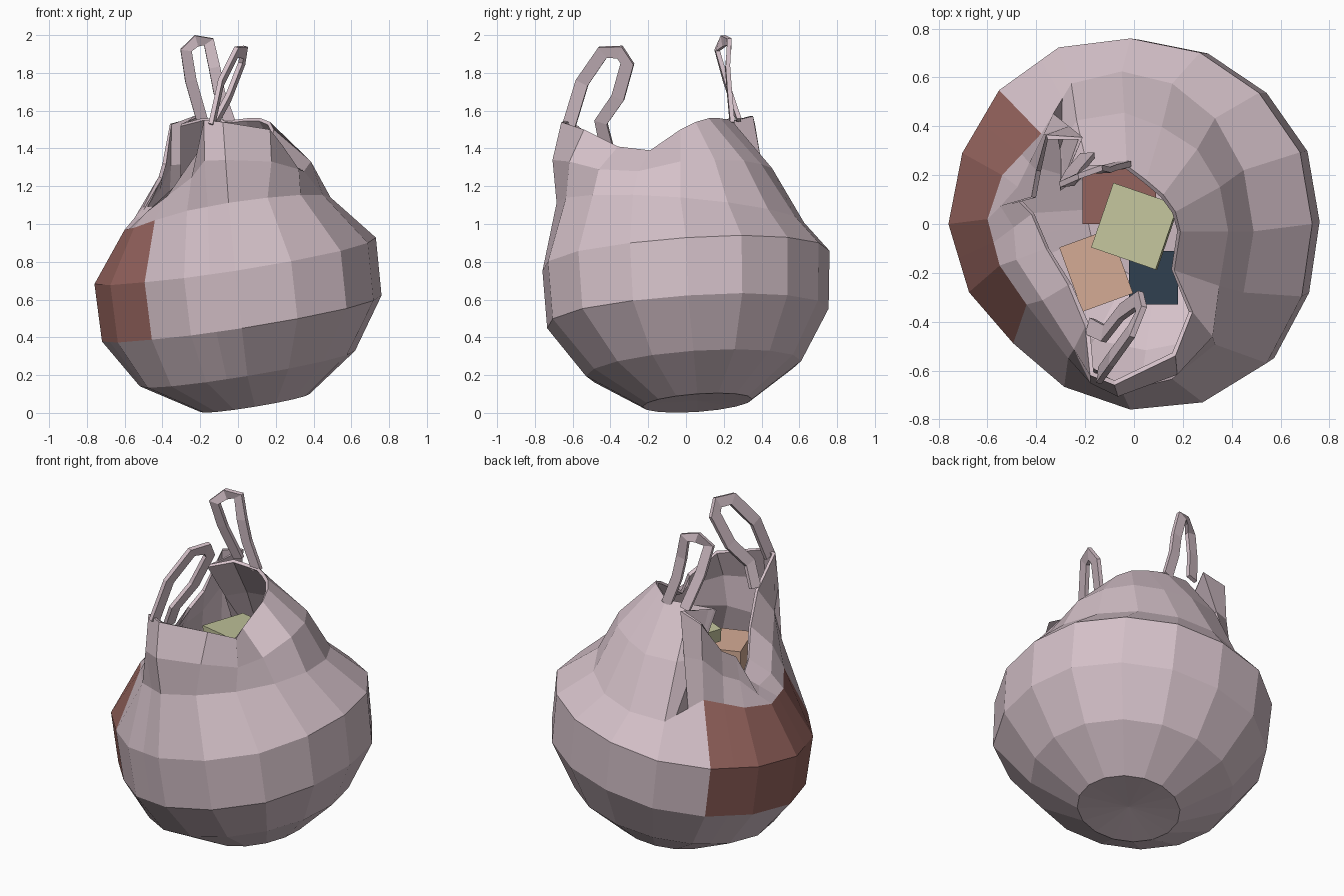
import bpy, bmesh, math
from mathutils import Vector

if "Cube" in bpy.data.objects:
    bpy.data.objects.remove(bpy.data.objects["Cube"])


def material(name, rgb):
    m = bpy.data.materials.new(name)
    m.diffuse_color = (*rgb, 1)
    m.use_nodes = True
    m.node_tree.nodes["Principled BSDF"].inputs["Base Color"].default_value = m.diffuse_color
    return m


PINK = material("pale_plastic", (0.66, 0.53, 0.58))
RED = material("red_print", (0.30, 0.125, 0.11))
GREEN = material("green_box", (0.54, 0.55, 0.33))
TAN = material("tan_box", (0.66, 0.41, 0.30))
NAVY = material("navy_box", (0.03, 0.05, 0.08))


def finish(name, bm, mats):
    bmesh.ops.recalc_face_normals(bm, faces=bm.faces)
    me = bpy.data.meshes.new(name)
    bm.to_mesh(me)
    bm.free()
    for m in mats:
        me.materials.append(m)
    ob = bpy.data.objects.new(name, me)
    bpy.context.collection.objects.link(ob)
    return ob


# Bag body: leaning 16-sided rings (cx, cy, cz, rx, ry, slope x, slope y)
RINGS = [
    (0.09, 0.06, 0.053, 0.29, 0.29, 0.165, 0.07),
    (0.05, 0.04, 0.235, 0.57, 0.57, 0.165, 0.07),
    (0.02, 0.01, 0.50, 0.74, 0.745, 0.165, 0.07),
    (-0.015, 0.0, 0.805, 0.745, 0.76, 0.165, 0.07),
    (-0.05, -0.03, 1.06, 0.54, 0.655, 0.15, -0.08),
]
# Bulges and dents of single columns, and the dented side of the top ring
DENTS = {1: 1.01, 5: 1.03, 6: 1.02, 9: 0.96, 10: 0.91, 11: 0.95, 13: 1.04, 14: 1.06, 15: 1.02}
TOP_DENT = {6: (-0.38, 0.37, 1.07), 7: (-0.54, 0.20, 1.0), 8: (-0.60, 0.02, 0.97),
            9: (-0.55, -0.17, 0.98), 10: (-0.44, -0.33, 1.02), 11: (-0.27, -0.55, 1.07)}
# Crumpled opening: (column, x, y, z); half columns are the fold corners
RIM = [
    (0, 0.19, -0.03, 1.50), (1, 0.17, 0.05, 1.54), (2, 0.12, 0.12, 1.56),
    (3, 0.05, 0.18, 1.56), (4, -0.03, 0.24, 1.55), (5, -0.19, 0.23, 1.56),
    (5.3, -0.30, 0.15, 1.53), (5.6, -0.21, 0.355, 1.57), (6, -0.36, 0.365, 1.53),
    (6.5, -0.40, 0.22, 1.32), (7, -0.42, 0.11, 1.25), (8, -0.50, 0.12, 1.09),
    (8.5, -0.42, 0.04, 1.10), (9, -0.36, -0.10, 1.14), (10, -0.27, -0.25, 1.26),
    (11, -0.20, -0.42, 1.40), (11.5, -0.18, -0.62, 1.55), (12, -0.08, -0.66, 1.54),
    (13, 0.17, -0.54, 1.50), (14, 0.24, -0.36, 1.41), (15, 0.165, -0.19, 1.39),
]


def corner(k, i):
    i %= 16
    if k == 4 and i in TOP_DENT:
        return Vector(TOP_DENT[i])
    cx, cy, cz, rx, ry, sx, sy = RINGS[k]
    a = 2 * math.pi * i / 16
    s = DENTS.get(i, 1) if k in (2, 3) else 1
    dx, dy = s * rx * math.cos(a), s * ry * math.sin(a)
    return Vector((cx + dx, cy + dy, cz + sx * dx + sy * dy))


def ring_point(k, col):
    i = int(col)
    return corner(k, i).lerp(corner(k, i + 1), col - i)


bm = bmesh.new()
cols = [r[0] for r in RIM]
rows = [[ring_point(k, c) for c in cols] for k in range(len(RINGS))]
rim = [Vector(r[1:]) for r in RIM]
mid = []
for c, low, top in zip(cols, rows[-1], rim):
    a = 2 * math.pi * c / 16
    bulge = 0.0 if 5 < c < 9 else 0.055 if c <= 2 or c >= 14 else 0.035
    mid.append(low.lerp(top, 0.53) + Vector((math.cos(a), math.sin(a), 0)) * bulge)
rows += [mid, rim]
grid = [[bm.verts.new(p) for p in row] for row in rows]
n = len(cols)
for k in range(len(grid) - 1):
    for j in range(n):
        q = (j + 1) % n
        f = bm.faces.new((grid[k][j], grid[k][q], grid[k + 1][q], grid[k + 1][j]))
        if k in (2, 3) and 6 <= cols[j] < 10:
            f.material_index = 1
base = bm.verts.new((0.09, 0.06, 0.065))
for j in range(n):
    bm.faces.new((base, grid[0][(j + 1) % n], grid[0][j]))
bag = finish("bag_body", bm, [PINK, RED])
sol = bag.modifiers.new("wall", "SOLIDIFY")
sol.thickness = 0.02
sol.offset = -1


# Handles: flat bands lying in the plane of their loop
def handle(name, pts, width, thick=0.024):
    pts = [Vector(p) for p in pts]
    c = sum(pts, Vector()) / len(pts)
    normal = Vector()
    for a, b in zip(pts, pts[1:] + pts[:1]):
        normal += (a - c).cross(b - c)
    normal.normalize()
    b = bmesh.new()
    sections = []
    for i, p in enumerate(pts):
        t = (pts[min(i + 1, len(pts) - 1)] - pts[max(i - 1, 0)]).normalized()
        s = normal.cross(t).normalized() * width / 2
        h = normal * thick / 2
        sections.append([b.verts.new(p + v) for v in (s + h, s - h, -s - h, h - s)])
    for u, v in zip(sections, sections[1:]):
        for i in range(4):
            k = (i + 1) % 4
            b.faces.new((u[i], u[k], v[k], v[i]))
    b.faces.new(sections[0])
    b.faces.new(sections[-1])
    finish(name, b, [PINK])


handle("front_handle", [
    (-0.14, -0.62, 1.52), (-0.09, -0.55, 1.75), (-0.01, -0.44, 1.91),
    (0.03, -0.35, 1.91), (0.02, -0.31, 1.85), (-0.05, -0.36, 1.67),
    (-0.12, -0.45, 1.54), (-0.18, -0.42, 1.41)], 0.07)
handle("back_handle", [
    (-0.19, 0.28, 1.55), (-0.25, 0.21, 1.76), (-0.275, 0.165, 1.92),
    (-0.22, 0.20, 1.97), (-0.155, 0.23, 1.965), (-0.125, 0.22, 1.83),
    (-0.10, 0.23, 1.70), (-0.04, 0.245, 1.53)], 0.06)


# Boxes packed inside
def box(name, mat, centre, size, turn, tilt=(0, 0)):
    b = bmesh.new()
    bmesh.ops.create_cube(b, size=1)
    bmesh.ops.scale(b, vec=size, verts=b.verts)
    ob = finish(name, b, [mat])
    ob.location = centre
    ob.rotation_euler = (tilt[0], tilt[1], math.radians(turn))


box("green_box", GREEN, (0.005, -0.01, 1.25), (0.28, 0.28, 0.08), -19, (0, -0.08))
box("tan_box", TAN, (-0.155, -0.19, 0.99), (0.22, 0.28, 0.36), 20)
box("red_box", RED, (-0.06, 0.12, 0.78), (0.30, 0.24, 0.40), 0)
box("navy_box", NAVY, (0.08, -0.22, 0.80), (0.20, 0.22, 0.44), 0)
